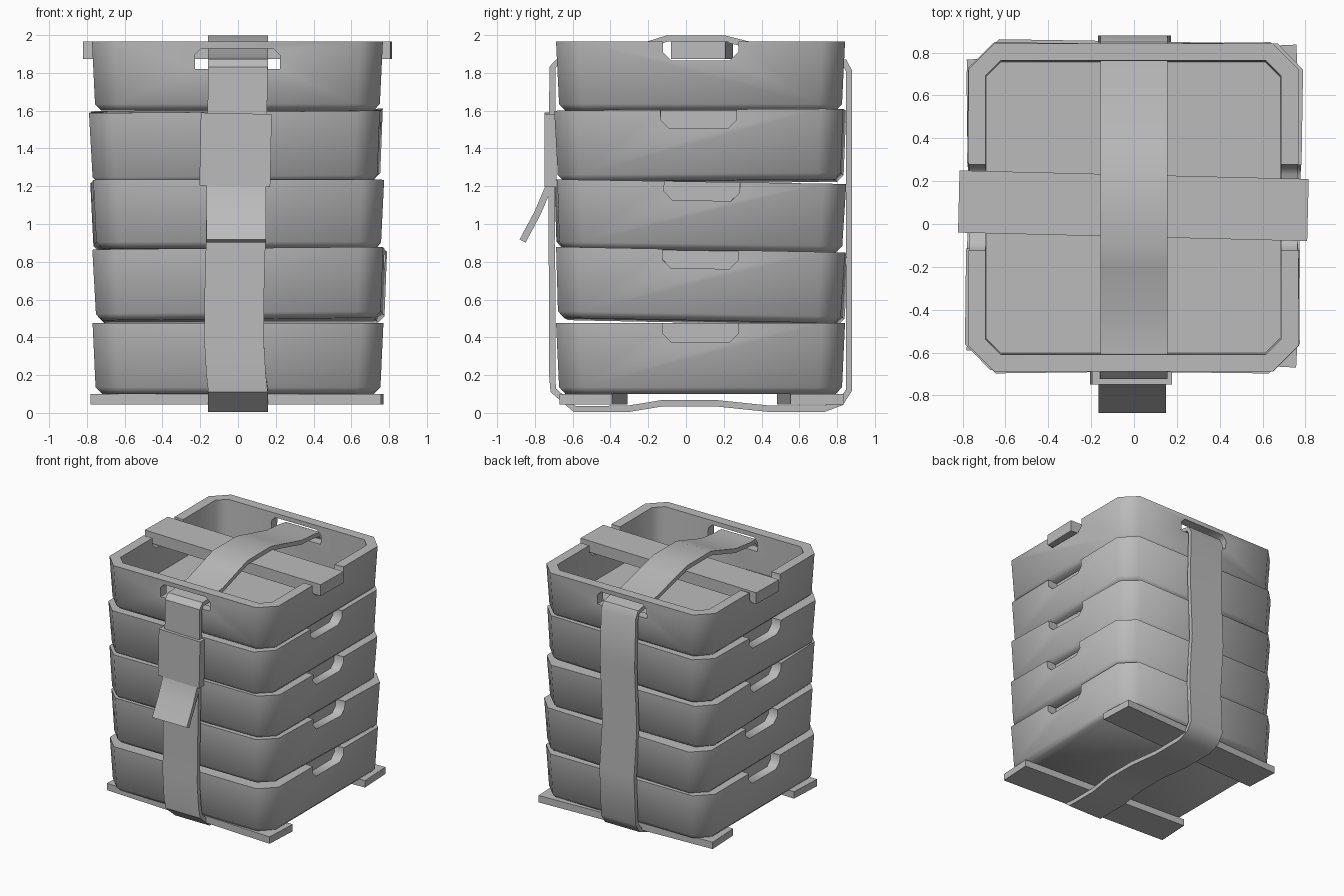
import bpy, bmesh
from math import radians
from mathutils import Vector, Matrix

if "Cube" in bpy.data.objects:
    bpy.data.objects.remove(bpy.data.objects["Cube"], do_unlink=True)

grey = bpy.data.materials.new("plain_grey")
grey.use_nodes = True
grey.diffuse_color = (0.5, 0.5, 0.5, 1)
grey.node_tree.nodes["Principled BSDF"].inputs["Base Color"].default_value = (0.5, 0.5, 0.5, 1)


def finish(name, bm, smooth=None):
    """Turn a bmesh into a grey object."""
    bmesh.ops.recalc_face_normals(bm, faces=bm.faces)
    mesh = bpy.data.meshes.new(name)
    bm.to_mesh(mesh)
    bm.free()
    obj = bpy.data.objects.new(name, mesh)
    bpy.context.collection.objects.link(obj)
    mesh.materials.append(grey)
    if smooth:
        shade(obj, smooth)
    return obj


def select(obj):
    bpy.ops.object.select_all(action='DESELECT')
    obj.select_set(True)
    bpy.context.view_layer.objects.active = obj


def shade(obj, angle):
    select(obj)
    bpy.ops.object.shade_smooth_by_angle(angle=radians(angle))


def loft(bm, rings, closed=False):
    """Skin matching rings of points; cap the ends unless closed."""
    rows = [[bm.verts.new(p) for p in ring] for ring in rings]
    pairs = list(zip(rows, rows[1:])) + ([(rows[-1], rows[0])] if closed else [])
    for a, b in pairs:
        for i in range(len(a)):
            j = (i + 1) % len(a)
            bm.faces.new((a[i], a[j], b[j], b[i]))
    if not closed:
        bm.faces.new(rows[0])
        bm.faces.new(rows[-1])


def octagon(inset, z, cut):
    """Rectangle with cut corners, inset from the crate's outer size."""
    x, y = 0.77 - inset, 0.765 - inset
    return [(x, cut - y, z), (x, y - cut, z), (x - cut, y, z), (cut - x, y, z),
            (-x, y - cut, z), (-x, cut - y, z), (cut - x, -y, z), (x - cut, -y, z)]


def box(name, size, loc, turn=0):
    bm = bmesh.new()
    bmesh.ops.create_cube(bm, size=1, matrix=Matrix.Diagonal((*size, 1)))
    obj = finish(name, bm)
    obj.location = loc
    obj.rotation_euler.z = radians(turn)
    return obj


def cut(obj, rings):
    """Carve a lofted prism out of an object."""
    bm = bmesh.new()
    loft(bm, rings)
    cutter = finish("cutter", bm)
    cutter.hide_render = True
    select(obj)
    mod = obj.modifiers.new("cut", 'BOOLEAN')
    mod.operation, mod.solver, mod.object = 'DIFFERENCE', 'EXACT', cutter
    bpy.ops.object.modifier_apply(modifier=mod.name)
    bpy.data.objects.remove(cutter, do_unlink=True)


def crate(name, height, loc, tilt, hollow=False):
    """Tray with side grips; only the top one is open and has strap slots."""
    bm = bmesh.new()
    rings = [octagon(0.05, 0, 0.1), octagon(0.016, 0.035, 0.12), octagon(0, height, 0.12)]
    if hollow:
        rings += [octagon(0.08, height, 0.07), octagon(0.085, 0.05, 0.07)]
    loft(bm, rings)
    obj = finish(name, bm)
    grip = [(-0.2, 0.1), (-0.2, -0.055), (-0.155, -0.1),
            (0.155, -0.1), (0.2, -0.055), (0.2, 0.1)]
    for side in (-1, 1):
        cut(obj, [[(side * x, y, height + z) for y, z in grip] for x in (0.685, 0.9)])
    if hollow:
        slot = [(-0.225, -0.145), (0.225, -0.145), (0.225, -0.07),
                (0.19, -0.035), (-0.19, -0.035), (-0.225, -0.07)]
        for side in (-1, 1):
            cut(obj, [[(x, side * y, height + z) for x, z in slot] for y in (0.6, 0.9)])
    shade(obj, 48)
    obj.location = loc
    obj.rotation_euler = [radians(a) for a in tilt]


def ribbon(name, path, width, thick, closed=False):
    """Flat band along (y, z, x shift) points."""
    rings, n = [], len(path)
    for i, (y, z, x) in enumerate(path):
        here = Vector((y, z))
        prev = Vector(path[(i - 1) % n][:2]) if closed or i else here
        nxt = Vector(path[(i + 1) % n][:2]) if closed or i < n - 1 else here
        d = (nxt - prev).normalized()
        off = Vector((-d.y, d.x)) * thick / 2
        a, b = here + off, here - off
        w = width / 2
        rings.append([(x - w, *a), (x + w, *a), (x + w, *b), (x - w, *b)])
    bm = bmesh.new()
    loft(bm, rings, closed)
    return finish(name, bm, 40)


# Stack of crates, each sitting a little askew
crate("crate_bottom", 0.375, (0, 0.077, 0.1), (0, 0, 0))
crate("crate_second", 0.375, (0.012, 0.08, 0.483), (-1.1, -0.5, -0.9))
crate("crate_third", 0.365, (-0.004, 0.07, 0.859), (-0.9, 0, 0.7))
crate("crate_fourth", 0.375, (-0.008, 0.078, 1.224), (0.4, -0.5, -0.7))
crate("crate_top", 0.365, (-0.003, 0.077, 1.6), (0, 0, 0), hollow=True)

# Planks below the stack and the bar across the top
box("front_plank", (1.54, 0.28, 0.057), (-0.005, -0.49, 0.072), -3)
box("back_plank", (1.54, 0.285, 0.057), (-0.005, 0.66, 0.072), 2.6)
box("top_bar", (1.63, 0.29, 0.093), (-0.003, 0.085, 1.919), -1.4)

# Strap looped round the whole stack and threaded through the top slots
strap_path = [
    (-0.59, 0.021, 0), (-0.31, 0.021, 0), (-0.12, 0.052, 0), (0.15, 0.052, 0),
    (0.45, 0.021, 0), (0.73, 0.021, 0), (0.82, 0.055, 0), (0.863, 0.12, 0),
    (0.863, 0.5, 0.015), (0.863, 0.9, -0.01), (0.863, 1.4, 0.01), (0.863, 1.81, 0),
    (0.84, 1.855, 0), (0.76, 1.868, 0), (0.6, 1.88, 0), (0.35, 1.945, 0),
    (0.2, 1.982, 0), (-0.1, 1.982, 0), (-0.2, 1.95, 0), (-0.42, 1.88, 0),
    (-0.6, 1.86, 0), (-0.68, 1.858, 0), (-0.707, 1.83, 0), (-0.707, 1.5, -0.005),
    (-0.712, 0.9, -0.012), (-0.708, 0.7, -0.018), (-0.708, 0.4, -0.022),
    (-0.708, 0.2, -0.01), (-0.703, 0.12, 0)]
ribbon("strap", strap_path, 0.315, 0.034, closed=True)

# Buckle sleeve and the loose end hanging out of it
sleeve = box("buckle_sleeve", (0.375, 0.065, 0.385), (-0.013, -0.717, 1.393))
sleeve.rotation_euler.y = radians(1.2)
ribbon("strap_tail", [(-0.72, 1.25, -0.008), (-0.73, 1.19, -0.008),
                      (-0.785, 1.06, -0.008), (-0.865, 0.91, -0.008)], 0.315, 0.036)
